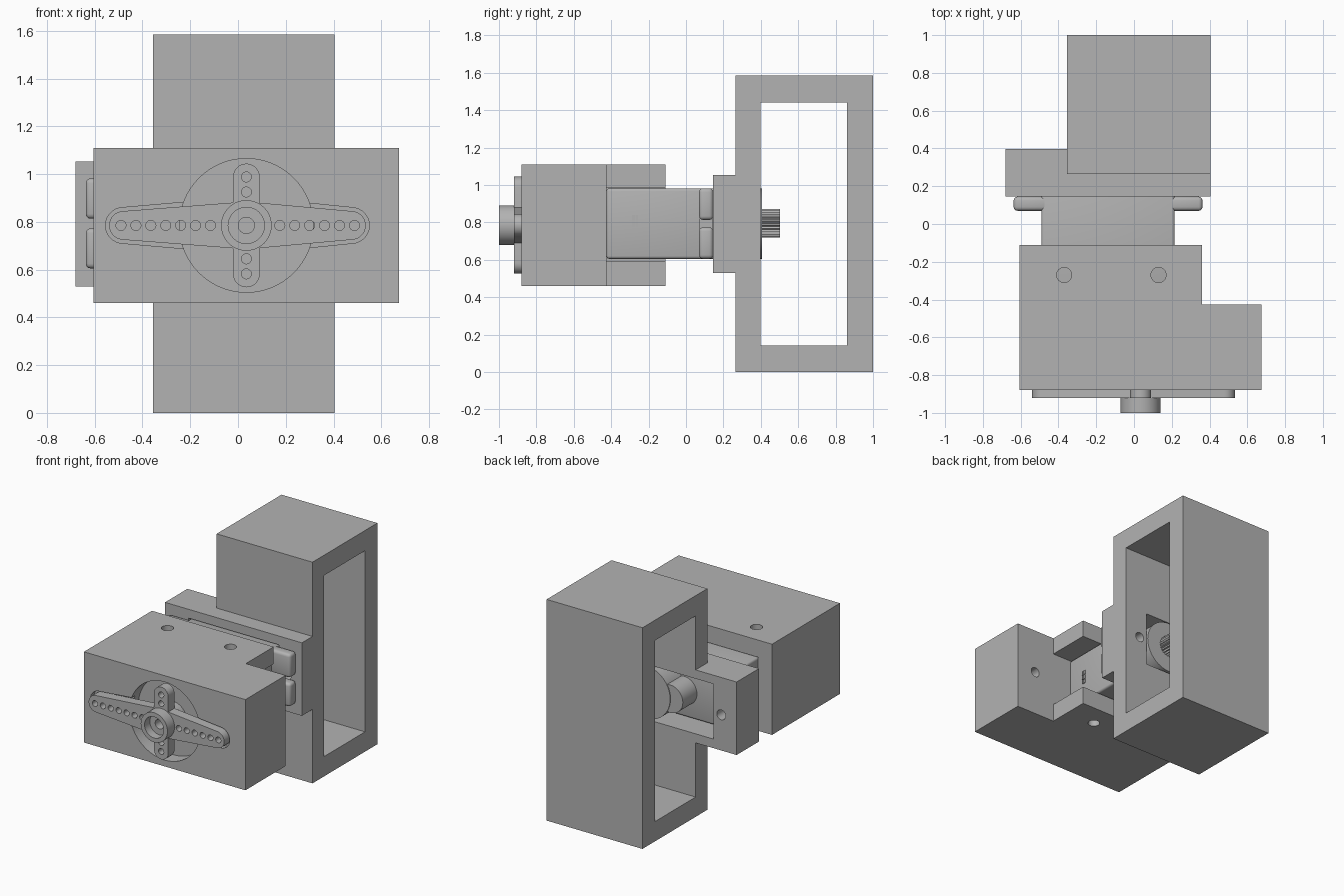
import bpy, bmesh, math

old = bpy.data.objects.get("Cube")
if old:
    bpy.data.objects.remove(old, do_unlink=True)

grey = bpy.data.materials.new("plain grey")
grey.use_nodes = True
COLOUR = (0.45, 0.45, 0.45, 1)
grey.diffuse_color = COLOUR
grey.node_tree.nodes["Principled BSDF"].inputs["Base Color"].default_value = COLOUR

CX, CZ = 0.035, 0.785          # output shaft axis
SX = -0.1375                   # middle of the motor body


def prism(name, pts, a, b, axis="y"):
    """Extrude a 2D profile from a to b along y or z."""
    bm = bmesh.new()

    def place(p, t):
        return (p[0], t, p[1]) if axis == "y" else (p[0], p[1], t)
    low = [bm.verts.new(place(p, a)) for p in pts]
    high = [bm.verts.new(place(p, b)) for p in pts]
    bm.faces.new(low)
    bm.faces.new(high)
    n = len(pts)
    for i in range(n):
        j = (i + 1) % n
        bm.faces.new((low[i], low[j], high[j], high[i]))
    bmesh.ops.recalc_face_normals(bm, faces=bm.faces)
    mesh = bpy.data.meshes.new(name)
    bm.to_mesh(mesh)
    bm.free()
    mesh.materials.append(grey)
    ob = bpy.data.objects.new(name, mesh)
    bpy.context.collection.objects.link(ob)
    return ob


def box(name, x0, x1, y0, y1, z0, z1):
    return prism(name, [(x0, z0), (x1, z0), (x1, z1), (x0, z1)], y0, y1)


def rod(name, u, v, r, a, b, axis="y", n=32):
    pts = [(u + r * math.cos(math.tau * i / n), v + r * math.sin(math.tau * i / n))
           for i in range(n)]
    return prism(name, pts, a, b, axis)


def capsule(name, c0, r0, c1, r1, y0, y1, n=14):
    """Tapered bar with a round at each end."""
    ang = math.atan2(c1[1] - c0[1], c1[0] - c0[0])
    pts = []
    for c, r, start in ((c1, r1, ang - math.pi / 2), (c0, r0, ang + math.pi / 2)):
        for i in range(n + 1):
            t = start + math.pi * i / n
            pts.append((c[0] + r * math.cos(t), c[1] + r * math.sin(t)))
    return prism(name, pts, y0, y1)


def apply(ob, mod):
    bpy.context.view_layer.objects.active = ob
    bpy.ops.object.modifier_apply(modifier=mod.name)


def combine(ob, others, op="DIFFERENCE"):
    for other in others:
        mod = ob.modifiers.new("boolean", "BOOLEAN")
        mod.operation, mod.solver, mod.object = op, "EXACT", other
        apply(ob, mod)
        bpy.data.objects.remove(other, do_unlink=True)
    return ob


def bevel(ob, width):
    mod = ob.modifiers.new("bevel", "BEVEL")
    mod.width, mod.segments = width, 3
    apply(ob, mod)
    return ob


parts = []

# Rear bracket: hollow rectangular frame joined to the motor mounting plate
bracket = box("rear_bracket", -0.355, 0.405, 0.265, 1.0, 0, 1.585)
combine(bracket, [box("plate", -0.68, 0.405, 0.145, 0.398, 0.53, 1.053)], "UNION")
combine(bracket, [
    box("opening", -1, 1, 0.398, 0.86, 0.142, 1.44),
    box("window", -0.495, 0.225, 0, 0.6, 0.595, 0.99),
    rod("screw", SX - 0.42, CZ, 0.035, 0, 0.6),
    rod("screw", SX + 0.42, CZ, 0.035, 0, 0.6)])
parts.append(bracket)

# Front block: stepped outline, pocket for the motor, seat for the horn
outline = [(-0.605, -0.88), (0.675, -0.88), (0.675, -0.425),
           (0.36, -0.425), (0.36, -0.11), (-0.605, -0.11)]
block = prism("front_block", outline, 0.46, 1.11, "z")
combine(block, [
    box("pocket", -0.495, 0.5, -0.425, 0, 0.59, 0.987),
    rod("seat", CX, CZ, 0.28, -1, -0.78, n=64),
    capsule("seat", (CX, CZ), 0.12, (CX - 0.515, CZ), 0.075, -1, -0.84),
    capsule("seat", (CX, CZ), 0.12, (CX + 0.44, CZ), 0.075, -1, -0.84),
    rod("screw", 0.52, CZ, 0.035, -0.6, -0.3),
    rod("screw", -0.37, -0.27, 0.04, 0, 2, "z"),
    rod("screw", 0.13, -0.27, 0.04, 0, 2, "z")])
parts.append(block)

# Motor body with rounded edges, flanges and gear housing
parts.append(bevel(box("motor_body", -0.49, 0.215, -0.425, 0.24, 0.605, 0.982), 0.015))
for side in (-1, 1):
    inner, outer = SX + side * 0.3, SX + side * 0.5
    for z0, z1 in ((0.605, 0.773), (0.813, 0.982)):
        parts.append(bevel(box("mounting_tab", min(inner, outer), max(inner, outer),
                               0.07, 0.145, z0, z1), 0.02))
    edge = SX + side * 0.4
    parts.append(box("tab_bridge", min(inner, edge), max(inner, edge),
                     0.072, 0.143, 0.76, 0.82))
parts.append(rod("gear_housing", CX - 0.005, CZ + 0.008, 0.188, 0.22, 0.405, n=48))
parts.append(rod("idler_housing", CX - 0.19, CZ + 0.008, 0.1, 0.22, 0.4))

# Splined output shaft
teeth = 24
spline = []
for i in range(teeth * 2):
    r = 0.076 if i % 2 else 0.066
    t = math.pi * i / teeth
    spline.append((CX + r * math.cos(t), CZ + 0.01 + r * math.sin(t)))
shaft = prism("output_shaft", spline, 0.39, 0.503)
combine(shaft, [rod("bore", CX, CZ + 0.01, 0.03, 0.44, 0.6)])
parts.append(shaft)

# Connector pins on the motor side
for i in range(3):
    for j in range(2):
        y, z = -0.288 + j * 0.018, 0.742 + i * 0.034
        parts.append(box("connector_pin", 0.21, 0.221, y, y + 0.014, z, z + 0.028))

# Four-armed horn with hub and holes
horn = capsule("horn", (CX, CZ), 0.1, (CX - 0.515, CZ), 0.06, -0.92, -0.85)
combine(horn, [
    capsule("arm", (CX, CZ), 0.1, (CX + 0.44, CZ), 0.06, -0.92, -0.85),
    capsule("arm", (CX, CZ - 0.203), 0.056, (CX, CZ + 0.203), 0.056, -0.92, -0.85),
    rod("hub", CX, CZ, 0.106, -1.0, -0.785, n=48)], "UNION")
holes = [(CX - 0.15 - 0.0625 * i, CZ) for i in range(7)]
holes += [(CX + 0.14 + 0.0625 * i, CZ) for i in range(6)]
holes += [(CX, CZ + s * d) for s in (-1, 1) for d in (0.14, 0.203)]
combine(horn, [rod("hole", x, z, 0.021, -1.1, -0.8, n=16) for x, z in holes])
combine(horn, [rod("bore", CX, CZ, 0.076, -1.1, -0.94),
               rod("bore", CX, CZ, 0.034, -1.1, -0.7, n=24)])
parts.append(horn)

# Smooth the round walls and keep the edges sharp
bpy.ops.object.select_all(action="DESELECT")
for ob in parts:
    ob.select_set(True)
bpy.context.view_layer.objects.active = parts[0]
bpy.ops.object.shade_smooth_by_angle(angle=math.radians(30))
